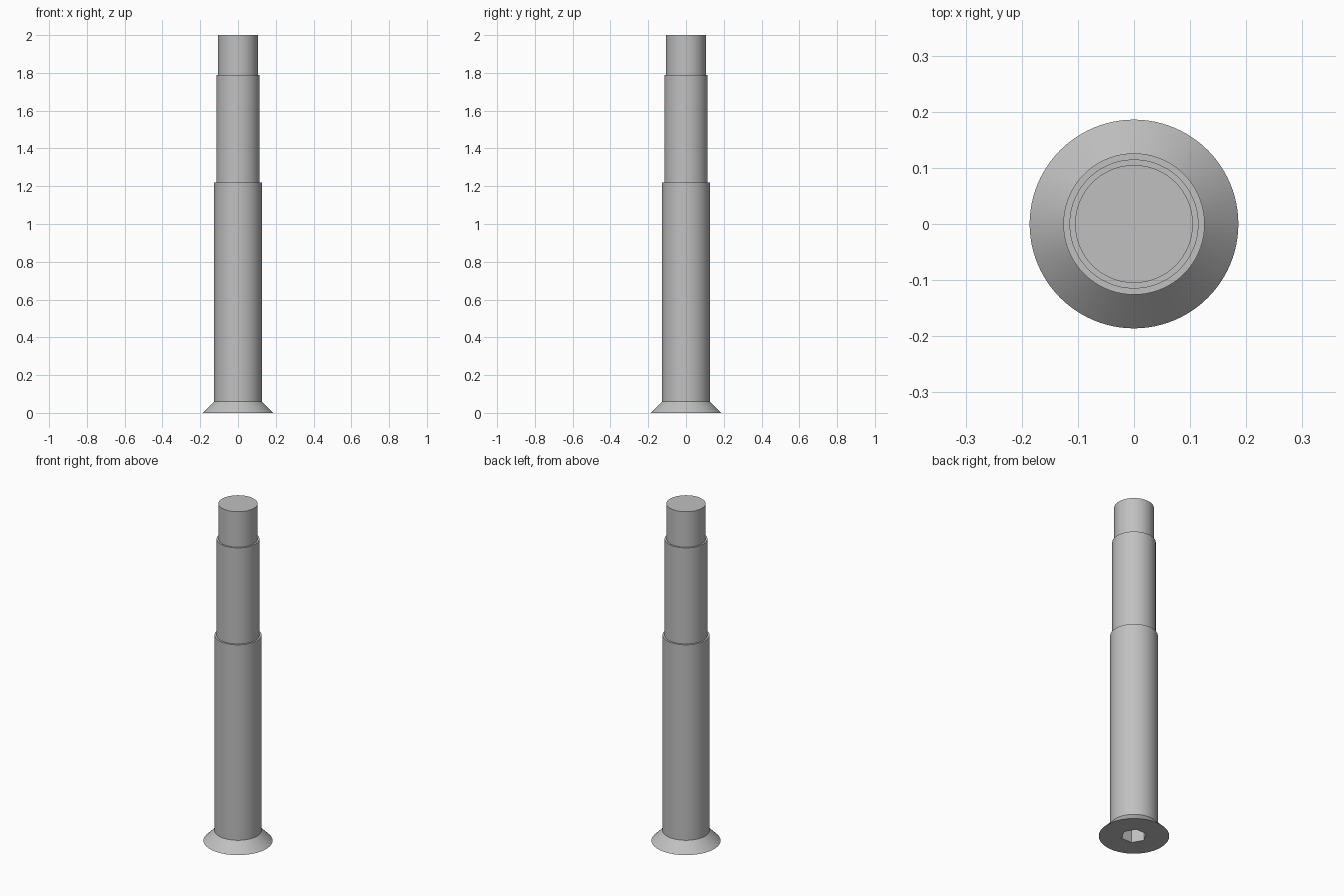
import bpy, bmesh, math

cube = bpy.data.objects.get("Cube")
if cube:
    bpy.data.objects.remove(cube, do_unlink=True)

STEEL = (0.53, 0.53, 0.53, 1)
steel = bpy.data.materials.new("steel_grey")
steel.use_nodes = True
steel.diffuse_color = STEEL
steel.node_tree.nodes["Principled BSDF"].inputs["Base Color"].default_value = STEEL

SEGMENTS = 96
SOCKET_RADIUS, SOCKET_DEPTH = 0.069, 0.10
# Outer profile (radius, height): countersunk head, then three stepped shanks
PROFILE = [(0.186, 0), (0.126, 0.06), (0.126, 1.22), (0.115, 1.22),
           (0.115, 1.79), (0.105, 1.79), (0.105, 2)]


def ring(bm, radius, z, count):
    return [bm.verts.new((radius * math.cos(math.tau * i / count),
                          radius * math.sin(math.tau * i / count), z))
            for i in range(count)]


def bridge(bm, lower, upper):
    n = len(lower)
    for i in range(n):
        j = (i + 1) % n
        bm.faces.new((lower[i], lower[j], upper[j], upper[i]))


bm = bmesh.new()
# Turned body
rings = [ring(bm, r, z, SEGMENTS) for r, z in PROFILE]
for lower, upper in zip(rings, rings[1:]):
    bridge(bm, lower, upper)
bm.faces.new(rings[-1])

# Hexagonal drive socket in the underside
mouth = ring(bm, SOCKET_RADIUS, 0, 6)
floor = ring(bm, SOCKET_RADIUS, SOCKET_DEPTH, 6)
bridge(bm, mouth, floor)
bm.faces.new(floor)

# Flat underside between the head rim and the socket mouth
step = SEGMENTS // 6
for i in range(6):
    j = (i + 1) % 6
    arc = [rings[0][(i * step + k) % SEGMENTS] for k in range(step + 1)]
    bm.faces.new(arc + [mouth[j], mouth[i]])

bmesh.ops.recalc_face_normals(bm, faces=bm.faces)
mesh = bpy.data.meshes.new("stepped_bolt")
bm.to_mesh(mesh)
bm.free()
mesh.materials.append(steel)

bolt = bpy.data.objects.new("stepped_bolt", mesh)
bpy.context.collection.objects.link(bolt)
bpy.ops.object.select_all(action="DESELECT")
bolt.select_set(True)
bpy.context.view_layer.objects.active = bolt
bpy.ops.object.shade_smooth_by_angle(angle=math.radians(30))
